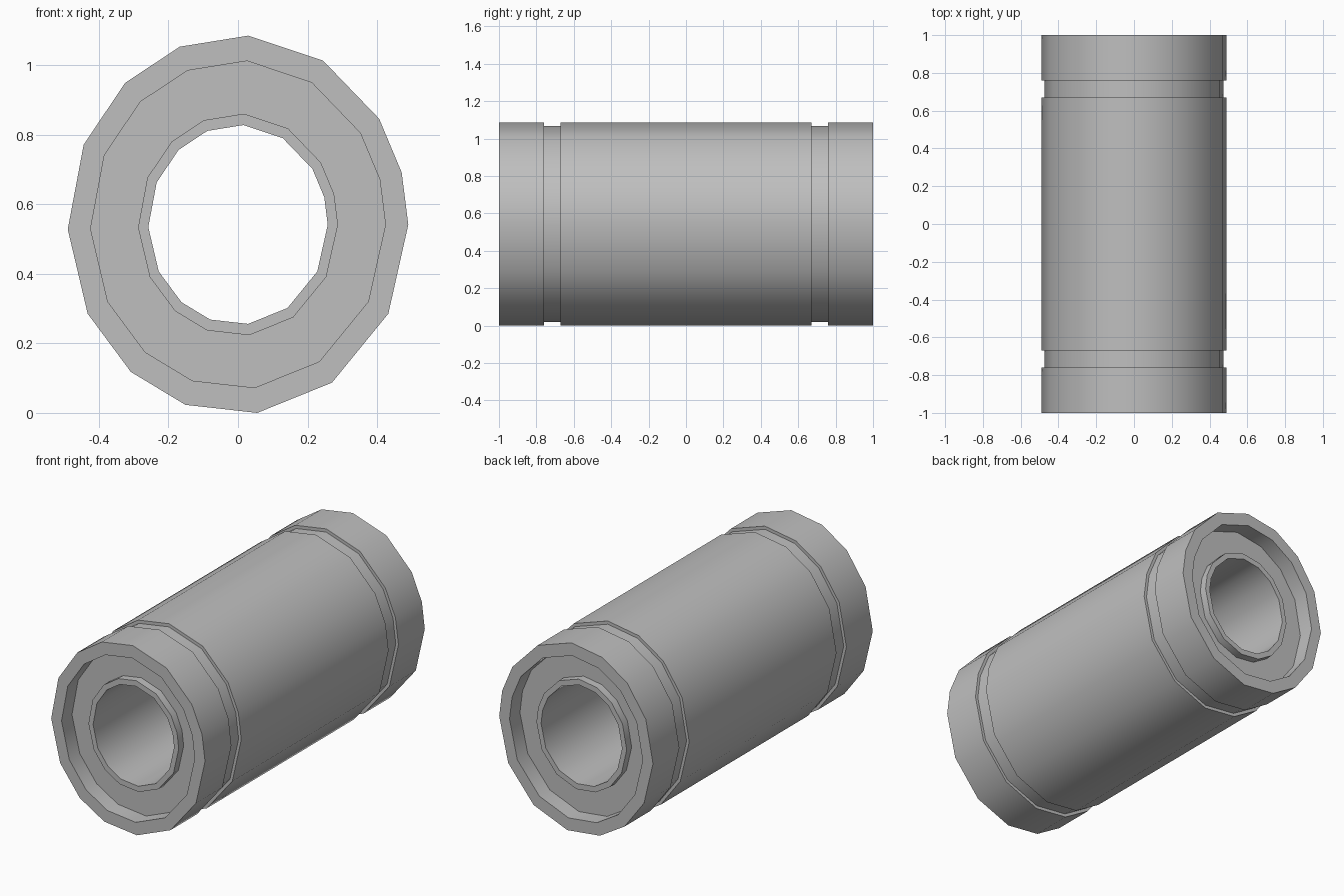
import bpy, bmesh
from math import cos, sin, radians

cube = bpy.data.objects.get("Cube")
if cube:
    bpy.data.objects.remove(cube, do_unlink=True)

# Slightly uneven, oval cross-section shared by every part
ANGLES = [0, 16, 34, 60, 86.5, 110, 131.5, 155, 181.4, 208, 231, 252, 276.5, 303.5, 332]
RX, RZ, CENTRE = 0.49, 0.545, 0.5415

# Ring sizes relative to the outer skin, and depths along y
GROOVE, RIM, SLEEVE, BORE = 0.966, 0.866, 0.587, 0.527
SEAL_Y, SLEEVE_Y = 0.905, 0.95

steel = bpy.data.materials.new("steel grey")
steel.use_nodes = True
colour = (0.52, 0.52, 0.52, 1)
steel.diffuse_color = colour
steel.node_tree.nodes["Principled BSDF"].inputs["Base Color"].default_value = colour


def mirrored(half):
    """Extend a (scale, y) half profile to the opposite end."""
    return half + [(s, -y) for s, y in reversed(half)]


def lathe(name, profile):
    """Sweep a (scale, y) profile round the oval section."""
    bm = bmesh.new()
    rings = [[bm.verts.new((RX * s * cos(radians(a)), y, CENTRE + RZ * s * sin(radians(a))))
              for a in ANGLES] for s, y in profile]
    for r0, r1 in zip(rings, rings[1:]):
        for j in range(len(ANGLES)):
            k = (j + 1) % len(ANGLES)
            bm.faces.new((r0[j], r1[j], r1[k], r0[k]))
    mesh = bpy.data.meshes.new(name)
    bm.to_mesh(mesh)
    bm.free()
    mesh.materials.append(steel)
    obj = bpy.data.objects.new(name, mesh)
    bpy.context.collection.objects.link(obj)
    bpy.ops.object.select_all(action="DESELECT")
    obj.select_set(True)
    bpy.context.view_layer.objects.active = obj
    bpy.ops.object.shade_smooth_by_angle(angle=radians(45))
    return obj


# Outer shell with raised end rims and two retaining grooves
lathe("outer_shell", mirrored([
    (RIM, -SEAL_Y), (RIM, -1), (1, -1), (1, -0.76),
    (GROOVE, -0.76), (GROOVE, -0.67), (1, -0.67)]))

# Recessed flat seals at both ends
lathe("front_seal", [(SLEEVE, -SEAL_Y), (RIM, -SEAL_Y)])
lathe("back_seal", [(RIM, SEAL_Y), (SLEEVE, SEAL_Y)])

# Inner sleeve standing proud of the seals, with the open bore
lathe("inner_sleeve", mirrored([(SLEEVE, SEAL_Y), (SLEEVE, SLEEVE_Y), (BORE, SLEEVE_Y)]))
